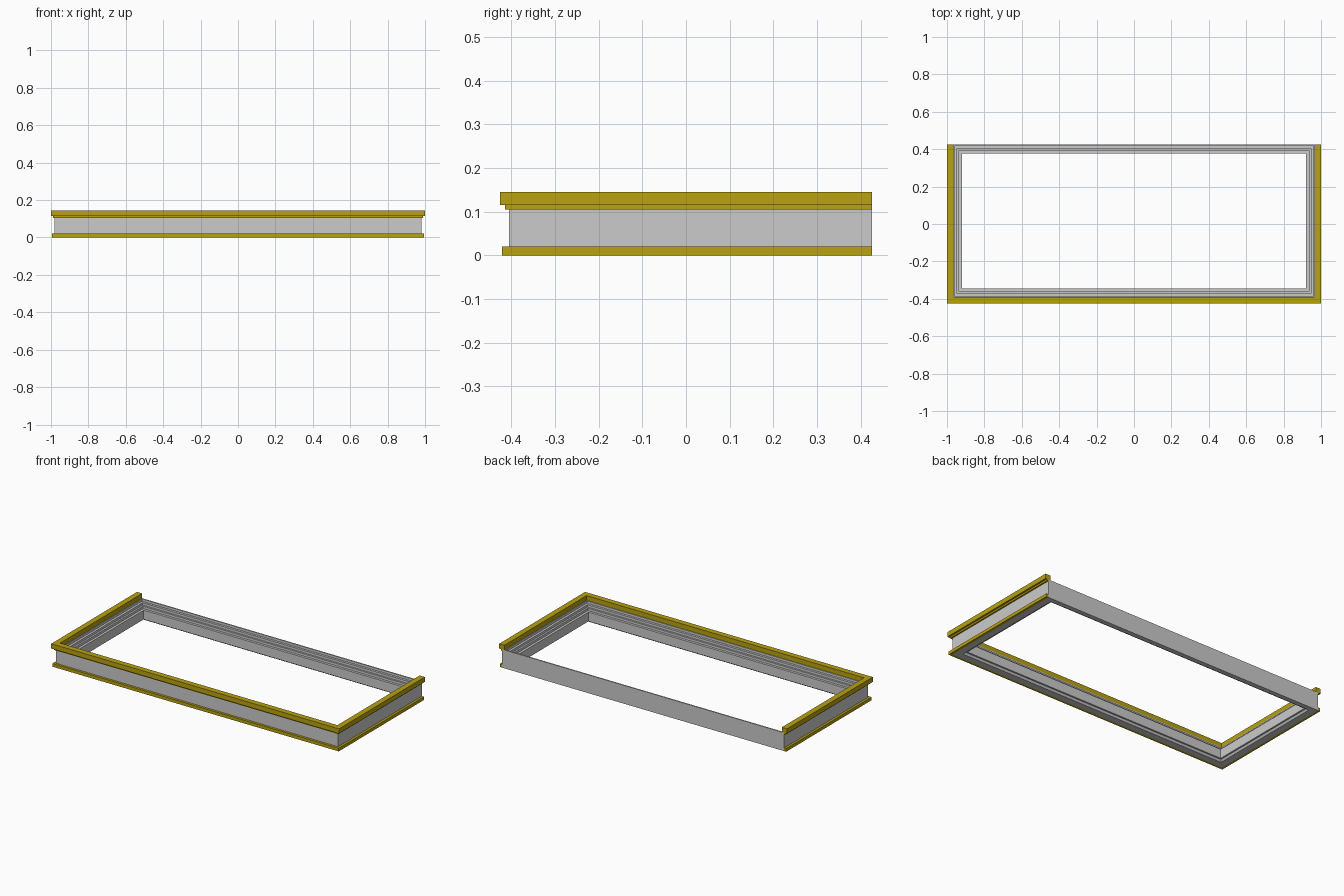
import bpy, bmesh

if "Cube" in bpy.data.objects:
    bpy.data.objects.remove(bpy.data.objects["Cube"])

WALL_X, FRONT_Y, BACK_Y = 0.98, -0.406, 0.426   # outer faces of the wall
BACK_REF = 0.438                                # back run is cut flush at BACK_Y

yellow = bpy.data.materials.new("yellow_trim")
yellow.diffuse_color = (0.48, 0.36, 0.005, 1)
yellow.use_nodes = True
yellow.node_tree.nodes["Principled BSDF"].inputs["Base Color"].default_value = yellow.diffuse_color


def sweep(name, profile, closed, material=None):
    """Sweep a section of (outward offset, z) points around the mitred frame."""
    bm = bmesh.new()
    stations = [[] for _ in range(4)]
    for off, z in profile:
        x, yf = WALL_X + off, FRONT_Y - off
        yb = min(BACK_REF + off, BACK_Y) if closed else BACK_Y
        corners = [(-x, yb), (-x, yf), (x, yf), (x, yb)]
        for ring, (cx, cy) in zip(stations, corners):
            ring.append(bm.verts.new((cx, cy, z)))
    n = len(profile)
    for s in range(4 if closed else 3):
        a, b = stations[s], stations[(s + 1) % 4]
        for i in range(n):
            j = (i + 1) % n
            bm.faces.new((a[i], a[j], b[j], b[i]))
    if not closed:
        bm.faces.new(stations[0])
        bm.faces.new(stations[3])
    bmesh.ops.recalc_face_normals(bm, faces=bm.faces)
    mesh = bpy.data.meshes.new(name)
    bm.to_mesh(mesh)
    bm.free()
    obj = bpy.data.objects.new(name, mesh)
    bpy.context.collection.objects.link(obj)
    if material:
        mesh.materials.append(material)
    return obj


def strip(name, inner, outer, z0, z1):
    """Rectangular trim along the left, front and right sides."""
    return sweep(name, [(inner, z0), (outer, z0), (outer, z1), (inner, z1)],
                 False, yellow)


# Grey wall with stepped inner moulding and a raised inner lip underneath
sweep("stepped_frame_wall", [
    (0.0, 0.0), (0.0, 0.115),
    (-0.020, 0.115), (-0.020, 0.100),
    (-0.034, 0.100), (-0.034, 0.085),
    (-0.045, 0.085), (-0.045, 0.070),
    (-0.060, 0.070), (-0.060, 0.012),
    (-0.050, 0.012), (-0.042, 0.0),
], True)

# Yellow trims on three sides
strip("base_trim", 0.0, 0.015, 0.0, 0.02)
strip("step_trim", 0.0, 0.009, 0.105, 0.115)
strip("top_rail", -0.016, 0.02, 0.115, 0.145)
